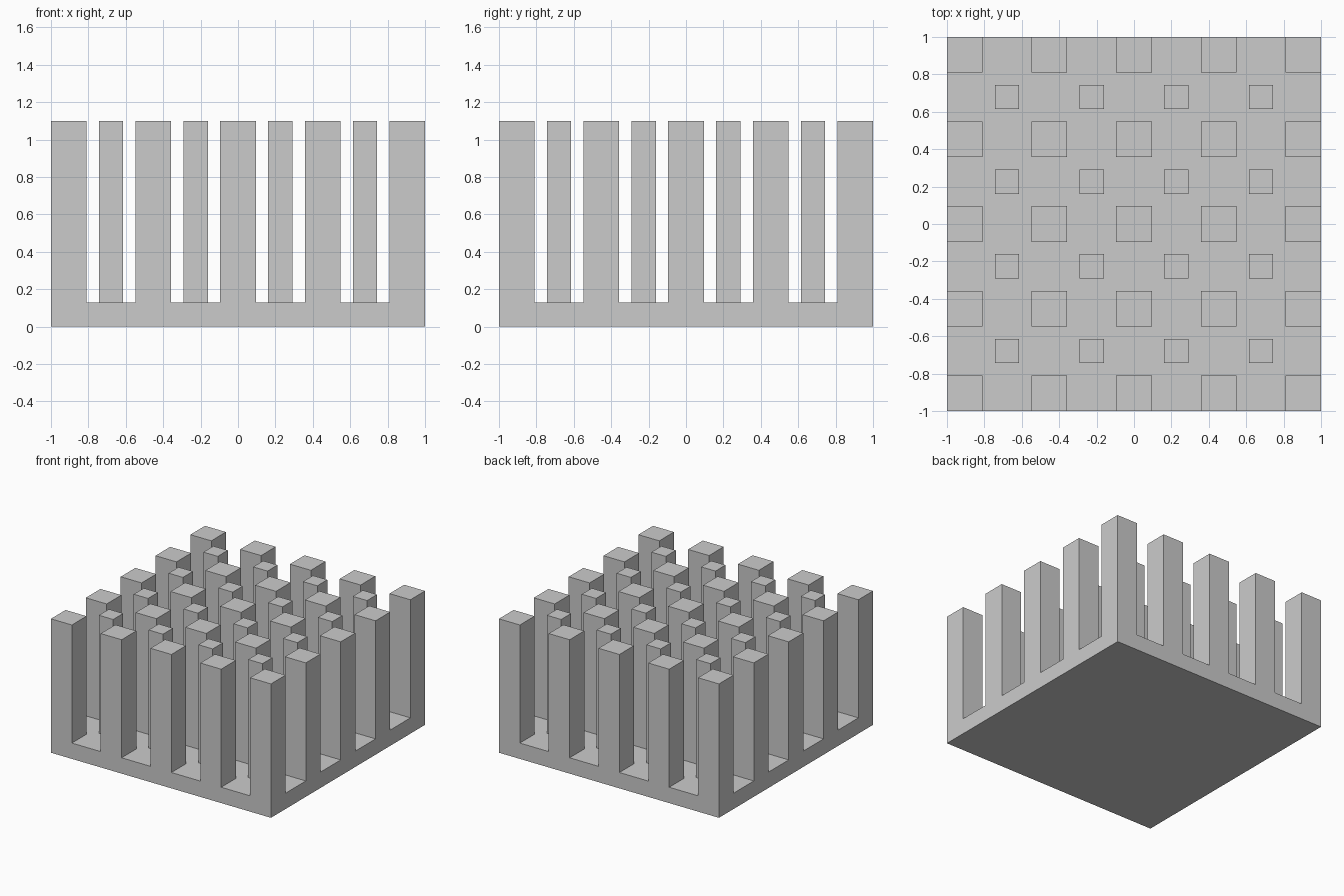
import bpy, bmesh, math

if "Cube" in bpy.data.objects:
    bpy.data.objects.remove(bpy.data.objects["Cube"])

PLATE_H, TOP = 0.13, 1.10
BIG, SMALL = 0.19, 0.13          # pillar widths
STEP = (2 - BIG) / 4             # spacing of the big pillars

big_centres = [(i - 2) * STEP for i in range(5)]
small_centres = [(i - 1.5) * STEP for i in range(4)]

# Grid lines: both sides of every pillar row
spans = [(c, BIG, "big") for c in big_centres] + [(c, SMALL, "small") for c in small_centres]
spans.sort()
lines, kinds = [], []
for c, w, kind in spans:
    lines += [c - w / 2, c + w / 2]
    kinds += [kind, "gap"]
n = len(lines)

# Plate top as a grid of cells
bm = bmesh.new()
verts = [[bm.verts.new((x, y, PLATE_H)) for y in lines] for x in lines]
pillar_cells = []
for i in range(n - 1):
    for j in range(n - 1):
        f = bm.faces.new((verts[i][j], verts[i + 1][j], verts[i + 1][j + 1], verts[i][j + 1]))
        if kinds[i] == kinds[j] != "gap":
            pillar_cells.append(f)

# Plate thickness: sides and underside
rim = [e for e in bm.edges if e.is_boundary]
sides = bmesh.ops.extrude_edge_only(bm, edges=rim)["geom"]
for v in sides:
    if isinstance(v, bmesh.types.BMVert):
        v.co.z = 0
bmesh.ops.contextual_create(bm, geom=[e for e in bm.edges if e.is_boundary])

# Pillars: big ones on the main grid, small ones in between
for f in bmesh.ops.extrude_discrete_faces(bm, faces=pillar_cells)["faces"]:
    for v in f.verts:
        v.co.z = TOP

# Merge flat neighbouring faces
bmesh.ops.recalc_face_normals(bm, faces=bm.faces)
bmesh.ops.dissolve_limit(bm, angle_limit=math.radians(1), verts=bm.verts, edges=bm.edges)

mesh = bpy.data.meshes.new("pin_block")
bm.to_mesh(mesh)
bm.free()
bpy.context.collection.objects.link(bpy.data.objects.new("pin_block", mesh))
